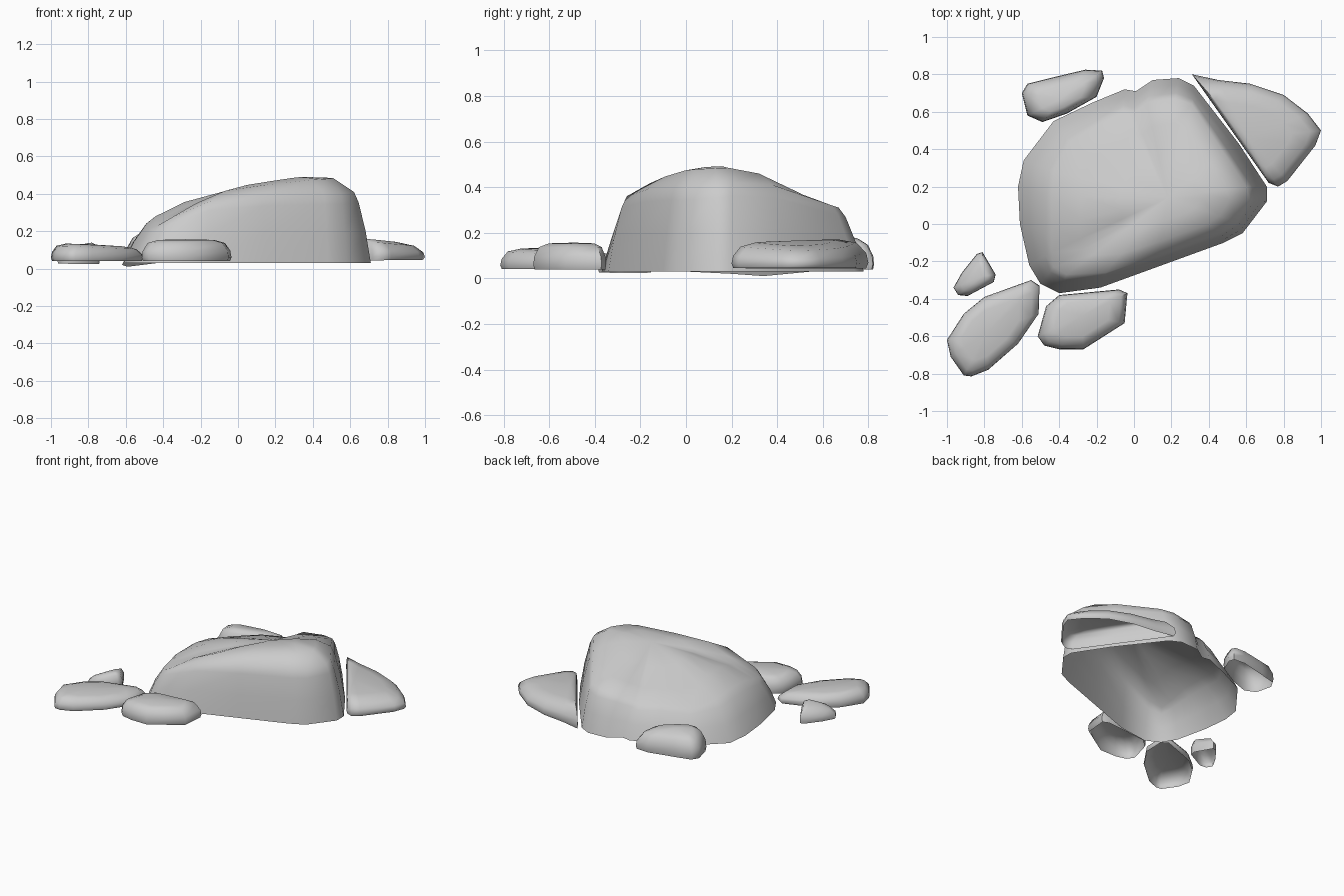
import bpy, bmesh
from mathutils import Vector

if "Cube" in bpy.data.objects:
    bpy.data.objects.remove(bpy.data.objects["Cube"])


def loft(name, rings, apex, angle):
    """Open-bottomed stone shell: stacked rings closed by a fan on top."""
    bm = bmesh.new()
    loops = [[bm.verts.new(p) for p in ring] for ring in rings]
    n = len(rings[0])
    for a, b in zip(loops, loops[1:]):
        for i in range(n):
            j = (i + 1) % n
            bm.faces.new((a[i], a[j], b[j], b[i]))
    tip = bm.verts.new(apex)
    for i in range(n):
        bm.faces.new((loops[-1][i], loops[-1][(i + 1) % n], tip))
    me = bpy.data.meshes.new(name)
    bm.to_mesh(me)
    bm.free()
    ob = bpy.data.objects.new(name, me)
    bpy.context.collection.objects.link(ob)
    bpy.ops.object.select_all(action='DESELECT')
    ob.select_set(True)
    bpy.context.view_layer.objects.active = ob
    bpy.ops.object.shade_smooth_by_angle(angle=angle)
    return ob


# Large boulder: ground x, y, z and the crest above it x, y, z
boulder = [
    (-.50, -.32, .03, -.43, -.23, .23), (-.40, -.37, .03, -.36, -.27, .27),
    (-.18, -.34, .03, -.15, -.26, .36), (.15, -.22, .03, .13, -.17, .39),
    (.48, -.10, .03, .46, -.05, .40), (.58, -.05, .03, .55, .01, .40),
    (.71, .12, .03, .62, .13, .41), (.71, .20, .03, .60, .20, .42),
    (.56, .43, .03, .48, .38, .41), (.32, .74, .03, .31, .64, .32),
    (.24, .78, .03, .22, .67, .31), (.10, .77, .03, .07, .65, .30),
    (.01, .71, .03, .00, .59, .26), (-.05, .72, .03, -.06, .60, .25),
    (-.22, .65, .03, -.18, .53, .26), (-.43, .55, .03, -.34, .44, .24),
    (-.59, .34, .01, -.43, .28, .26), (-.62, .20, .02, -.44, .15, .28),
    (-.61, .00, .03, -.44, -.02, .28), (-.56, -.22, .03, -.44, -.15, .25),
]
center = Vector((.18, .14, .465))
rings = [[], [], [], [], [], []]
for r in boulder:
    g, c = Vector(r[:3]), Vector(r[3:])
    bulge = Vector((g.x - c.x, g.y - c.y, 0))
    lift = Vector((0, 0, .03 + .06 * max(0, c.x) - .06 * max(0, c.y)))
    rings[0].append(g)
    rings[1].append(g.lerp(c, .45) + bulge * .14)
    rings[2].append(g.lerp(c, .85) + bulge * .13)
    rings[3].append(c)
    rings[4].append(c.lerp(center, .25) + lift)
    rings[5].append(c.lerp(center, .6) + lift * .8)
loft("large_boulder", rings, center, 1.0)


def stone(name, outline, z0, z1, pivot, inset=.62, slope=(0, 0)):
    """Low stone: outline shrinks towards the pivot as it rises."""
    p = Vector(pivot)

    def ring(scale, t):
        out = []
        for q in outline:
            v = p + (Vector(q) - p) * scale
            tilt = (v.x - p.x) * slope[0] + (v.y - p.y) * slope[1]
            out.append((v.x, v.y, z0 + (z1 - z0) * t + tilt * t))
        return out
    levels = [(.97, -.05), (1, .14), (.975, .45), ((1 + inset) / 2 + .05, .82), (inset, .97)]
    loft(name, [ring(s, t) for s, t in levels], (p.x, p.y, z1), 1.0)


# Split slab on the right, steep on the side facing the boulder
stone("right_slab",
      [(.31, .80), (.55, .46), (.72, .22), (.77, .20), (.82, .23), (.97, .42),
       (1.0, .50), (.93, .59), (.80, .69), (.62, .75), (.45, .77)],
      .05, .165, (.61, .46), .6, (-.08, -.02))

# Small stones around the boulder
stone("front_stone",
      [(-.515, -.60), (-.48, -.65), (-.40, -.67), (-.27, -.67), (-.05, -.53),
       (-.035, -.37), (-.08, -.35), (-.40, -.38), (-.47, -.44)],
      .045, .157, (-.28, -.49), .62)
stone("front_left_stone",
      [(-1, -.62), (-.98, -.71), (-.91, -.81), (-.87, -.815), (-.78, -.78),
       (-.62, -.64), (-.51, -.48), (-.505, -.33), (-.55, -.30), (-.80, -.39), (-.91, -.48)],
      .045, .13, (-.79, -.58), .62, (-.05, 0))
stone("small_left_stone",
      [(-.965, -.34), (-.94, -.38), (-.89, -.385), (-.75, -.31), (-.74, -.27),
       (-.81, -.15), (-.84, -.16), (-.92, -.26)],
      .03, .135, (-.81, -.28), .4, (.25, 0))
stone("back_stone",
      [(-.60, .70), (-.57, .58), (-.49, .545), (-.36, .59), (-.20, .68),
       (-.16, .78), (-.17, .82), (-.26, .825), (-.45, .78), (-.57, .75)],
      .045, .195, (-.39, .67), .55, (0, -.2))
